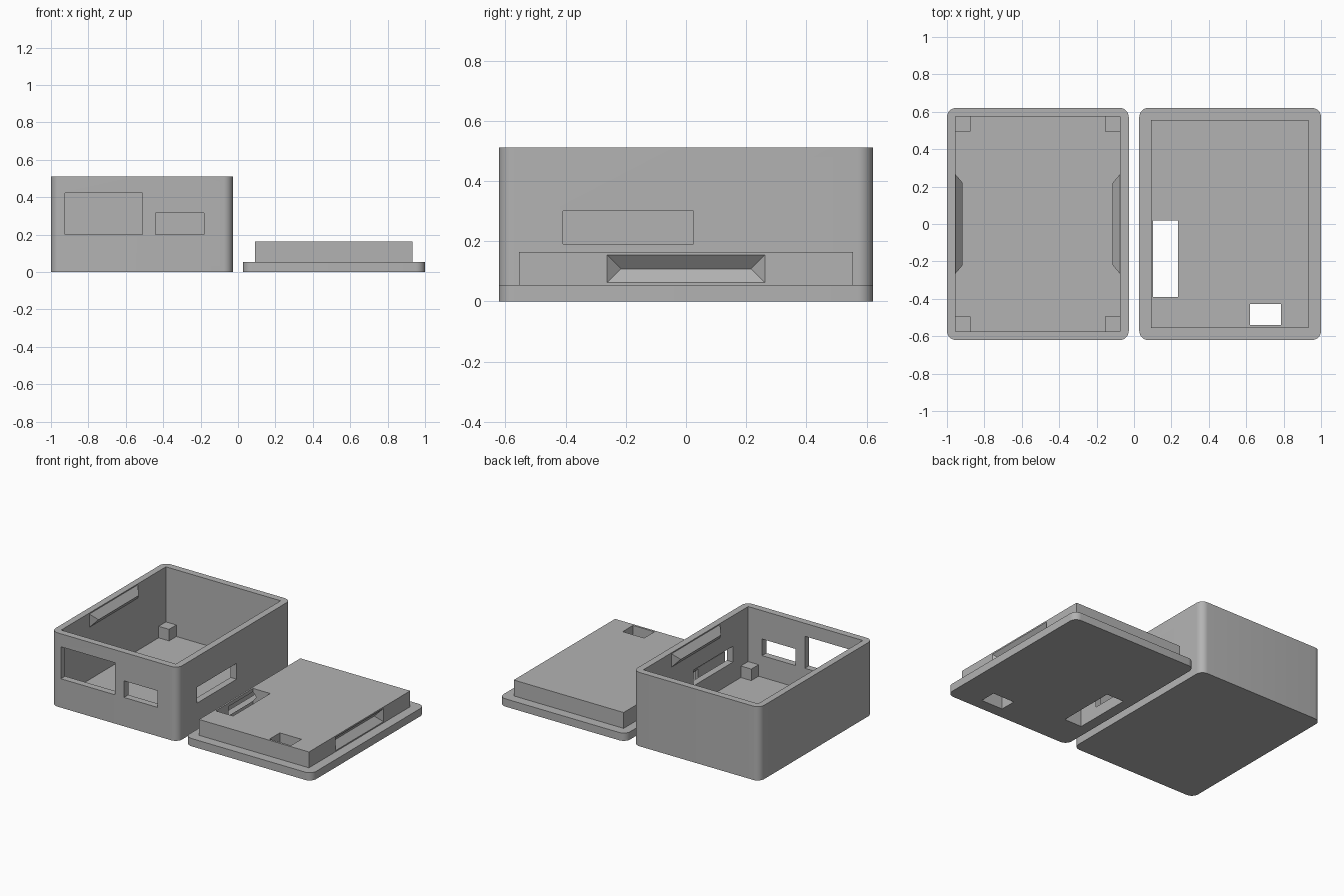
import bpy
import bmesh
from mathutils import Vector

if "Cube" in bpy.data.objects:
    bpy.data.objects.remove(bpy.data.objects["Cube"])

grey = bpy.data.materials.new("plain grey")
grey.use_nodes = True
GREY = (0.45, 0.45, 0.45, 1)
grey.diffuse_color = GREY
grey.node_tree.nodes["Principled BSDF"].inputs["Base Color"].default_value = GREY


def finish(name, bm):
    bmesh.ops.recalc_face_normals(bm, faces=bm.faces)
    mesh = bpy.data.meshes.new(name)
    bm.to_mesh(mesh)
    bm.free()
    mesh.materials.append(grey)
    ob = bpy.data.objects.new(name, mesh)
    bpy.context.collection.objects.link(ob)
    return ob


def block(name, xs, ys, zs, radius=0):
    """Box between limits, with optionally rounded upright edges."""
    bm = bmesh.new()
    bmesh.ops.create_cube(bm, size=1)
    for v in bm.verts:
        v.co = Vector([(lo + hi) / 2 + c * (hi - lo)
                       for c, (lo, hi) in zip(v.co, (xs, ys, zs))])
    if radius:
        upright = [e for e in bm.edges
                   if abs(e.verts[0].co.z - e.verts[1].co.z) > 0.01]
        bmesh.ops.bevel(bm, geom=upright, offset=radius, segments=8,
                        profile=0.5, affect='EDGES')
    return finish(name, bm)


def wedge(name, x, z, side, half_y, over):
    """Hipped ridge rising along side * x from a wall; base sunk by over."""
    depth, half_z = 0.039, 0.046
    grow = half_z / depth * over
    bm = bmesh.new()
    for sy in (-1, 1):
        for sz in (-1, 1):
            bm.verts.new((x - side * over, sy * (half_y + grow),
                          z + sz * (half_z + grow)))
        bm.verts.new((x + side * depth, sy * (half_y - half_z), z))
    bmesh.ops.convex_hull(bm, input=bm.verts)
    return finish(name, bm)


def boolean(ob, tool, operation='DIFFERENCE'):
    mod = ob.modifiers.new("Boolean", 'BOOLEAN')
    mod.operation, mod.solver, mod.object = operation, 'EXACT', tool
    bpy.context.view_layer.update()
    graph = bpy.context.evaluated_depsgraph_get()
    mesh = bpy.data.meshes.new_from_object(ob.evaluated_get(graph))
    ob.modifiers.clear()
    ob.data = mesh
    bpy.data.objects.remove(tool)


def smooth(ob):
    bpy.ops.object.select_all(action='DESELECT')
    ob.select_set(True)
    bpy.context.view_layer.objects.active = ob
    bpy.ops.object.shade_smooth_by_angle(angle=0.5)


HALF_Y, HEIGHT, FLOOR, PLATE = 0.621, 0.512, 0.05, 0.054
IN_L, IN_R, IN_Y = -0.955, -0.075, 0.574

# Open case with port windows in the front and right walls
case = block("case", (-1, -0.028), (-HALF_Y, HALF_Y), (0, HEIGHT), 0.05)
boolean(case, block("cavity", (IN_L, IN_R), (-IN_Y, IN_Y), (FLOOR, 0.7)))
for xs, ys, zs in [
    ((-0.925, -0.51), (-0.7, -0.5), (0.2, 0.422)),
    ((-0.44, -0.182), (-0.7, -0.5), (0.2, 0.315)),
    ((-0.15, 0.02), (-0.408, 0.025), (0.19, 0.3)),
]:
    boolean(case, block("window_cutter", xs, ys, zs))
smooth(case)

# Support posts in the floor corners
POST = 0.08
for side, x in (("left", IN_R - POST), ("right", IN_L)):
    for end, y in (("front", -IN_Y), ("back", IN_Y - POST)):
        block(f"{end}_{side}_post", (x, x + POST), (y, y + POST),
              (FLOOR, FLOOR + POST))

# Snap ridges inside the side walls
wedge("right_snap_ridge", IN_L, 0.4585, 1, 0.266, 0.003)
wedge("left_snap_ridge", IN_R, 0.4585, -1, 0.266, 0.003)

# Lid plate with a raised plug, snap grooves and two slots
PLUG_L, PLUG_R = 0.09, 0.933
lid = block("lid", (0.028, 1), (-HALF_Y, HALF_Y), (0, PLATE), 0.05)
plug = block("lid_plug", (PLUG_L, PLUG_R), (-0.555, 0.555), (0.02, 0.164))
boolean(lid, plug, 'UNION')
boolean(lid, wedge("groove_cutter", PLUG_L, 0.108, 1, 0.262, 0.003))
boolean(lid, wedge("groove_cutter", PLUG_R, 0.108, -1, 0.262, 0.003))
for xs, ys in [((0.102, 0.235), (-0.39, 0.018)),
               ((0.62, 0.785), (-0.54, -0.427))]:
    boolean(lid, block("slot_cutter", xs, ys, (-0.1, 0.3)))
smooth(lid)
